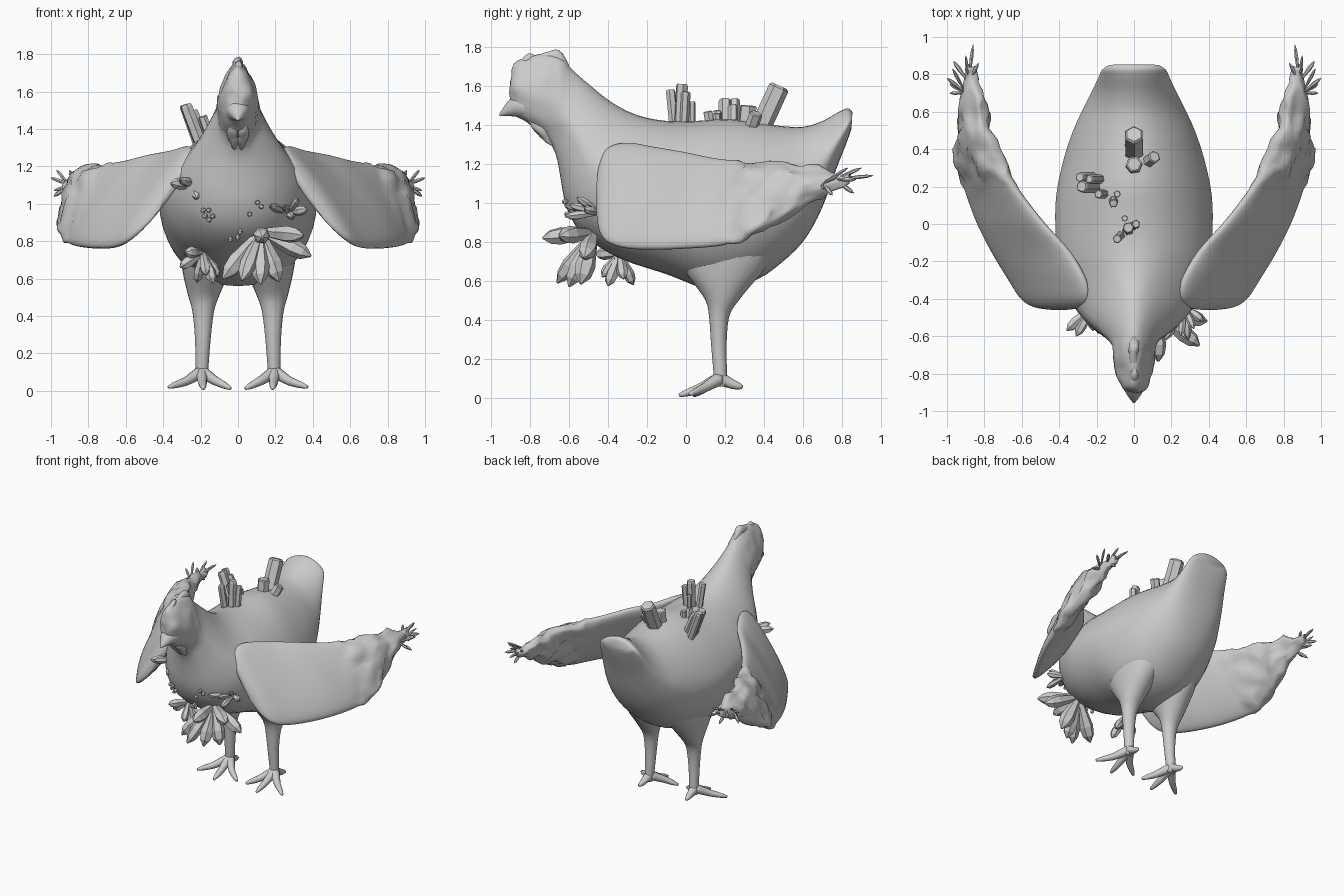
import bpy, bmesh, math, random
from mathutils import Vector as V, noise
from mathutils.bvhtree import BVHTree

random.seed(4)


def add_object(name, bm, mirror=False, smooth=True):
    bmesh.ops.recalc_face_normals(bm, faces=bm.faces)
    me = bpy.data.meshes.new(name)
    bm.to_mesh(me)
    bm.free()
    ob = bpy.data.objects.new(name, me)
    bpy.context.collection.objects.link(ob)
    if mirror:
        ob.modifiers.new("Mirror", 'MIRROR').use_mirror_merge = False
    for p in me.polygons:
        p.use_smooth = smooth
    return ob


def refine(rows, n):
    """Catmull-Rom interpolation of rows of numbers."""
    rows = [V(r) for r in rows]
    out = []
    for i in range(len(rows) - 1):
        a, b, c, d = rows[max(i - 1, 0)], rows[i], rows[i + 1], rows[min(i + 2, len(rows) - 1)]
        for k in range(n):
            t = k / n
            out.append(b + 0.5 * t * ((c - a) + t * ((2 * a - 5 * b + 4 * c - d) + t * (3 * (b - c) + d - a))))
    return out + [rows[-1]]


def loft(bm, rows, ring, seg):
    """Skin rings; ring(row, angle) gives each point."""
    loops = [[bm.verts.new(ring(r, 2 * math.pi * k / seg)) for k in range(seg)] for r in rows]
    for a, b in zip(loops, loops[1:]):
        for k in range(seg):
            j = (k + 1) % seg
            bm.faces.new((a[k], a[j], b[j], b[k]))
    bm.faces.new(loops[0])
    bm.faces.new(loops[-1])


def ramp(x):
    return max(0, min(1, x))


def roughen(p, amp, freq=11):
    return p + noise.noise_vector(p * freq) * amp + noise.noise_vector(p * freq * 2.3) * amp * 0.5


# Body with head and tail: top y, top z, bottom y, bottom z, half width
body_rows = [
    (-.905, 1.63, -.90, 1.55, .025), (-.88, 1.71, -.88, 1.46, .06), (-.82, 1.745, -.82, 1.415, .09),
    (-.72, 1.76, -.75, 1.36, .11), (-.64, 1.75, -.69, 1.30, .114), (-.59, 1.69, -.66, 1.22, .13),
    (-.50, 1.61, -.64, 1.11, .18), (-.38, 1.515, -.61, .97, .26), (-.25, 1.45, -.53, .84, .34),
    (-.10, 1.42, -.35, .72, .40), (.05, 1.42, -.10, .635, .42), (.20, 1.43, .12, .56, .415),
    (.35, 1.415, .35, .60, .375), (.48, 1.395, .52, .72, .325), (.60, 1.39, .62, .83, .275),
    (.70, 1.42, .70, .98, .23), (.78, 1.465, .765, 1.16, .195), (.83, 1.485, .82, 1.30, .17),
    (.853, 1.465, .848, 1.38, .13)]


def body_ring(r, a):
    top, bot = V((0, r[0], r[1])), V((0, r[2], r[3]))
    c, s = math.cos(a), math.sin(a)
    p = (top + bot) / 2 + (top - bot) / 2 * c
    narrow = .2 + .15 * ramp((-.1 - r[0]) / .2)
    p.x = r[4] * math.copysign(abs(s) ** (.92 if c < 0 else 1), s) * (1 - narrow * max(c, 0))
    return roughen(p, .012 * ramp((-.6 - p.y) / .1) * ramp((p.z - 1.25) / .1))


bm = bmesh.new()
loft(bm, refine(body_rows, 3), body_ring, 40)
body = add_object("body", bm)
bpy.context.view_layer.update()
surface = BVHTree.FromObject(body, bpy.context.evaluated_depsgraph_get())


# Tubes with elliptical rings: x, y, z, half width, half depth
def upright(r, a):
    return V((r[0] + r[3] * math.cos(a), r[1] + r[4] * math.sin(a), r[2]))


def along_y(r, a):
    return V((r[0] + r[3] * math.cos(a), r[1], r[2] + r[4] * math.sin(a)))


# Beak, comb and wattles
bm = bmesh.new()
loft(bm, refine([(0, -.80, 1.49, .08, .07), (0, -.87, 1.50, .06, .06), (0, -.92, 1.478, .033, .034),
                 (0, -.957, 1.45, .004, .006)], 3), along_y, 14)
add_object("beak", bm)
bm = bmesh.new()
loft(bm, refine([(0, -.86, 1.70, .01, .02), (0, -.81, 1.73, .022, .03), (0, -.77, 1.735, .018, .022),
                 (0, -.72, 1.735, .025, .038), (0, -.67, 1.745, .028, .042), (0, -.63, 1.725, .025, .038),
                 (0, -.60, 1.69, .01, .015)], 3), lambda r, a: roughen(along_y(r, a), .008, 20), 14)
add_object("comb", bm)
bm = bmesh.new()
loft(bm, refine([(.022, -.75, 1.44, .03, .06), (.025, -.73, 1.37, .03, .05), (.02, -.70, 1.32, .024, .035),
                 (.015, -.68, 1.285, .006, .01)], 3), lambda r, a: roughen(upright(r, a), .012, 18), 14)
add_object("wattle", bm, True)

# Legs
bm = bmesh.new()
loft(bm, refine([(.15, .20, .90, .16, .26), (.165, .20, .78, .15, .26), (.17, .195, .67, .132, .215),
                 (.177, .19, .58, .107, .145), (.184, .185, .50, .08, .085), (.186, .17, .42, .057, .052),
                 (.188, .168, .28, .042, .04), (.192, .175, .14, .035, .035), (.195, .18, .06, .03, .035)], 3),
     upright, 24)
add_object("leg", bm, True)

# Feet
bm = bmesh.new()
for mid, tip in [((.19, .06, .045), (.185, -.035, .013)), ((.28, .09, .05), (.37, .02, .02)),
                 ((.115, .09, .05), (.04, .04, .013)), ((.20, .24, .07), (.205, .29, .055))]:
    start, mid, tip = V((.195, .175, .10)), V(mid), V(tip)
    side = (tip - start).cross(V((0, 0, 1))).normalized()
    up = side.cross(tip - start).normalized()
    pts = [(*start, .036), (*start.lerp(mid, .6), .028), (*mid, .024), (*mid.lerp(tip, .6), .018), (*tip, .009)]
    loft(bm, refine(pts, 2), lambda r, a: V(r[:3]) + r[3] * (side * math.cos(a) + up * math.sin(a)), 12)
add_object("foot", bm, True)

# Wings: y, upper edge x z, lower edge x z, thickness
wing_rows = [
    (-.46, .37, 1.08, .43, .96, .008), (-.445, .28, 1.20, .53, .86, .03), (-.40, .25, 1.28, .60, .80, .045),
    (-.30, .26, 1.305, .665, .77, .06), (-.15, .345, 1.28, .755, .765, .065), (0, .48, 1.255, .83, .77, .062),
    (.15, .60, 1.225, .885, .78, .06), (.28, .69, 1.215, .925, .80, .07), (.40, .75, 1.215, .93, .86, .078),
    (.55, .80, 1.20, .905, .95, .072), (.70, .84, 1.165, .90, 1.04, .05), (.84, .87, 1.14, .885, 1.09, .02)]


def wing_ring(r, a):
    top, bot = V((r[1], r[0], r[2])), V((r[3], r[0], r[4]))
    half = (top - bot) / 2
    out = half.cross(V((0, 1, 0))).normalized()
    s = math.sin(a)
    p = (top + bot) / 2 + half * math.cos(a) + out * r[5] * math.copysign(abs(s) ** .9, s)
    return roughen(p, .028 * ramp((p.y - .15) / .15))


bm = bmesh.new()
loft(bm, refine(wing_rows, 4), wing_ring, 36)
add_object("wing", bm, True)


# Crystals: faceted prisms from base to tip
def crystal(bm, base, tip, r, sides=6, profile=((0, .4), (.65, 1), (.85, .8), (1, .12))):
    base, tip = V(base), V(tip)
    d = (tip - base).normalized()
    u = d.orthogonal().normalized()
    w = d.cross(u)
    turn = random.uniform(0, 1)
    loft(bm, profile, lambda q, a: base.lerp(tip, q[0]) + r * q[1] *
         (u * math.cos(a + turn) + w * math.sin(a + turn)), sides)


def cluster(name, root, tips, r, mirror=False, **kw):
    bm = bmesh.new()
    for t in tips:
        crystal(bm, root, t, r * random.uniform(.85, 1.15), **kw)
    return add_object(name, bm, mirror, False)


# Wing tip claws
cluster("wing_tip_spikes", (.885, .76, 1.12),
        [(.86, .96, 1.14), (.83, .86, 1.16), (.90, .90, 1.18), (.965, .87, 1.12), (.89, .86, 1.05)], .011, True)
cluster("wing_side_spikes", (.90, .70, 1.10),
        [(1.0, .78, 1.14), (.985, .70, 1.07), (.97, .83, 1.18), (.985, .75, 1.04)], .011, True)

# Chest and belly crystals
cluster("belly_crystals_large", (.12, -.47, .85),
        [(-.08, -.58, .60), (.02, -.66, .59), (.12, -.60, .57), (.22, -.54, .585), (.39, -.52, .72),
         (.35, -.65, .83), (.13, -.735, .82)], .047)
cluster("belly_crystals_small", (-.19, -.34, .74),
        [(-.31, -.36, .66), (-.22, -.27, .58), (-.13, -.40, .575), (-.28, -.46, .74), (-.17, -.43, .62),
         (-.10, -.32, .61)], .03)
cluster("breast_crystals", (.27, -.44, .95),
        [(.32, -.56, 1.03), (.37, -.52, .97), (.25, -.60, .99), (.17, -.62, .99), (.29, -.62, .93)], .024)
cluster("shoulder_crystals", (-.22, -.44, 1.10),
        [(-.36, -.57, 1.11), (-.31, -.60, 1.13), (-.22, -.57, 1.03), (-.24, -.53, 1.19)], .028)

# Tiny crystals on the chest, seated by casting onto the body
bm = bmesh.new()
for x, z in [(.06, .95), (.10, 1.01), (.12, .99), (.01, .86), (-.04, .82), (-.15, .97), (-.17, .94), (-.13, .94),
             (-.15, .92), (-.18, .97), (.0, .83)]:
    hit, normal = surface.ray_cast(V((x, -2, z)), V((0, 1, 0)))[:2]
    if hit:
        crystal(bm, hit - normal * .01, hit + normal * .03, .014)
add_object("chest_crystal_chips", bm, smooth=False)

# Blunt prisms standing on the back: x, y, top z, radius, lean x, lean y
bm = bmesh.new()
for x, y, top, r, lx, ly in [
        (-.03, -.03, 1.61, .032, 0, .01), (-.07, -.06, 1.58, .025, -.02, -.02), (0, -.01, 1.57, .024, .01, .01),
        (-.05, .03, 1.52, .018, 0, 0), (-.20, .20, 1.53, .034, -.08, 0), (-.21, .25, 1.53, .028, -.08, .0),
        (-.17, .24, 1.50, .025, -.07, .0), (-.15, .16, 1.47, .025, -.04, 0), (-.11, .13, 1.47, .025, 0, -.02),
        (-.09, .16, 1.46, .02, 0, 0), (0, .38, 1.60, .053, 0, .10), (0, .31, 1.50, .045, 0, .01),
        (.07, .33, 1.46, .035, .04, .03)]:
    hit = surface.ray_cast(V((x, y, 3)), V((0, 0, -1)))[0]
    if hit:
        crystal(bm, hit - V((0, 0, .03)), (x + lx, y + ly, top), r, 6, ((0, 1), (.95, 1), (1, .8)))
add_object("back_crystals", bm, smooth=False)
